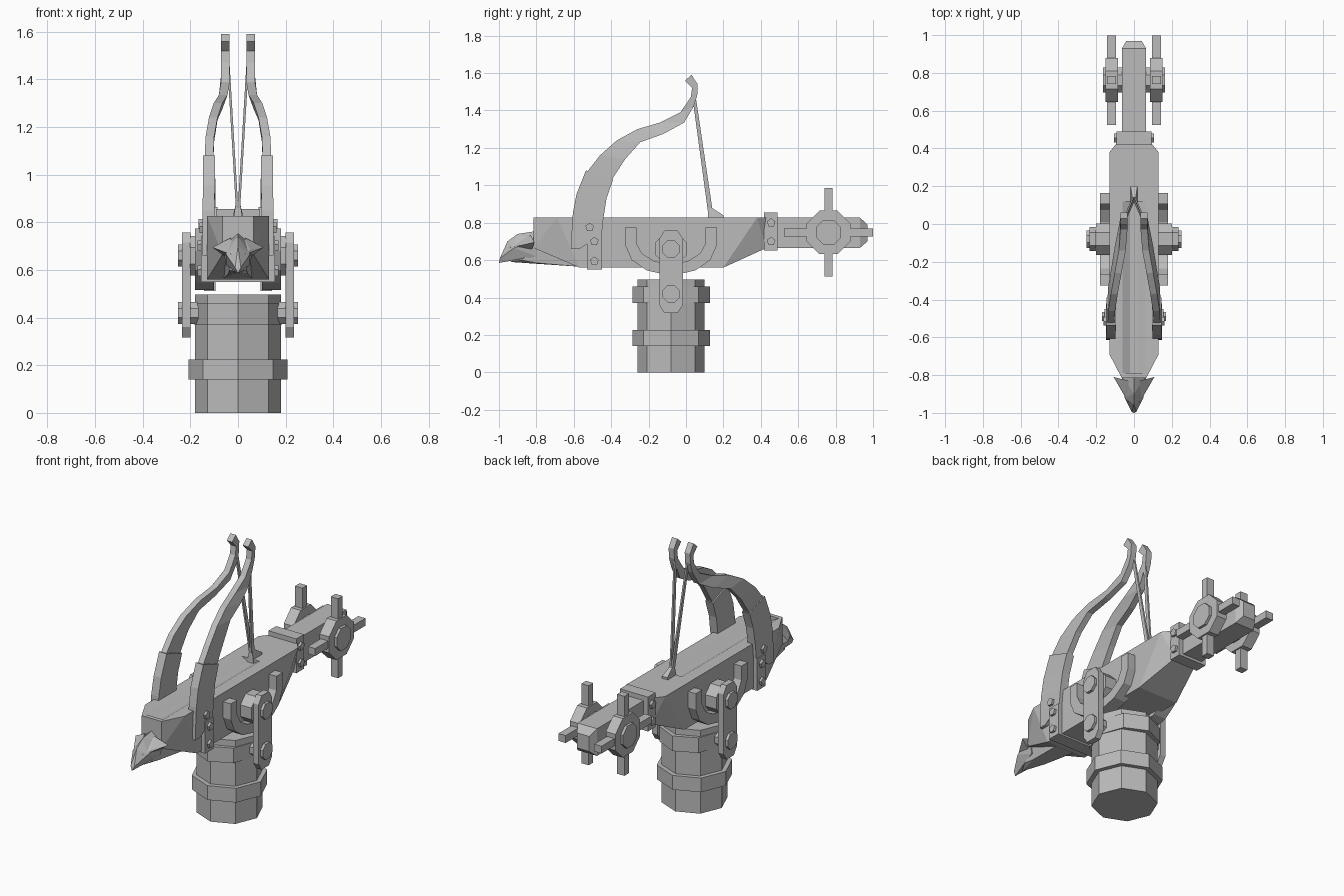
import bpy, bmesh, math
from mathutils import Vector

grey = bpy.data.materials.new("stone_grey")
grey.diffuse_color = (0.5, 0.5, 0.5, 1)


def finish(name, bm, mirror=False):
    bmesh.ops.recalc_face_normals(bm, faces=bm.faces)
    me = bpy.data.meshes.new(name)
    bm.to_mesh(me)
    bm.free()
    me.materials.append(grey)
    ob = bpy.data.objects.new(name, me)
    bpy.context.collection.objects.link(ob)
    if mirror:
        ob.modifiers.new("mirror", 'MIRROR').use_mirror_merge = False
    return ob


def loft(name, rows, mirror=False):
    """Skin a list of equal-length closed rings and cap both ends."""
    bm = bmesh.new()
    rings = [[bm.verts.new(p) for p in r] for r in rows]
    n = len(rings[0])
    for a, b in zip(rings, rings[1:]):
        for i in range(n):
            j = (i + 1) % n
            bm.faces.new((a[i], a[j], b[j], b[i]))
    bm.faces.new(rings[0])
    bm.faces.new(rings[-1])
    return finish(name, bm, mirror)


def hull(name, half, mirror=False, both=True):
    """Convex solid; points are repeated on the -x side when both is set."""
    bm = bmesh.new()
    pts = set(half)
    if both:
        pts |= {(-x, y, z) for x, y, z in half}
    for p in sorted(pts):
        bm.verts.new(p)
    bmesh.ops.convex_hull(bm, input=bm.verts)
    loose = [v for v in bm.verts if not v.link_faces]
    bmesh.ops.delete(bm, geom=loose, context='VERTS')
    bmesh.ops.dissolve_limit(bm, angle_limit=0.02, verts=bm.verts, edges=bm.edges)
    return finish(name, bm, mirror)


def plate(name, outline, x0, x1, mirror=True):
    """Extrude a (y, z) outline along x."""
    return loft(name, [[(x, y, z) for y, z in outline] for x in (x0, x1)], mirror)


def ngon(y, z, r, n, turn=0.0):
    return [(y + r * math.cos(math.tau * (i + turn) / n),
             z + r * math.sin(math.tau * (i + turn) / n)) for i in range(n)]


def box(name, x0, x1, y0, y1, z0, z1, mirror=False):
    return plate(name, [(y0, z0), (y1, z0), (y1, z1), (y0, z1)], x0, x1, mirror)


def drum(name, rx, ry, z0, z1):
    """Eight-sided upright drum centred on the post."""
    ring = [(rx * math.cos(math.tau * i / 8), -0.08 + ry * math.sin(math.tau * i / 8))
            for i in range(8)]
    return loft(name, [[(x, y, z) for x, y in ring] for z in (z0, z1)])


# Post and its bands
drum("post", 0.18, 0.18, 0, 0.497)
drum("lower_band", 0.207, 0.207, 0.14, 0.225)
drum("upper_band", 0.182, 0.207, 0.37, 0.46)

# Main stock with tapered ends and a shallow bolt channel
stock = hull("stock", [(0.065, -0.815, 0.665), (0.065, -0.815, 0.827),
                       (0.13, -0.69, 0.827), (0.13, -0.57, 0.56),
                       (0.13, 0.2, 0.56), (0.13, 0.38, 0.827),
                       (0.09, 0.43, 0.827), (0.07, 0.43, 0.665)])
groove = hull("groove_cutter", [(0.065, -0.79, 0.83), (0.065, 0.12, 0.83),
                                (0.02, -0.79, 0.805), (0.02, 0.12, 0.805)])
groove.hide_render = True
groove.hide_viewport = True
cut = stock.modifiers.new("groove", 'BOOLEAN')
cut.operation = 'DIFFERENCE'
cut.object = groove
cut.solver = 'EXACT'

# Tail beam and rear clamp
hull("tail_beam", [(0.064, 0.4, 0.665), (0.064, 0.4, 0.827),
                   (0.064, 0.93, 0.665), (0.064, 0.93, 0.827),
                   (0.04, 0.97, 0.70), (0.04, 0.97, 0.79)])
box("rear_clamp", -0.092, 0.092, 0.418, 0.49, 0.65, 0.855)
box("front_clamp", -0.155, 0.155, -0.53, -0.45, 0.55, 0.74)

# Clamp bolts
for y, z, x in ((0.455, 0.80, 0.092), (0.455, 0.70, 0.092),
                (-0.49, 0.70, 0.155), (-0.49, 0.595, 0.155), (-0.515, 0.775, 0.148)):
    plate("clamp_bolt", ngon(y, z, 0.024, 5, 1.25), x - 0.01, x + 0.014)

# Pivot cradle, hub, links and link bolts
plate("pivot_cradle", [(-0.325, 0.775), (-0.325, 0.68), (-0.29, 0.6), (-0.21, 0.545),
                       (-0.08, 0.515), (0.05, 0.545), (0.13, 0.6), (0.165, 0.68),
                       (0.165, 0.775), (0.105, 0.775), (0.105, 0.69), (0.075, 0.635),
                       (0.01, 0.595), (-0.08, 0.575), (-0.17, 0.595), (-0.235, 0.635),
                       (-0.265, 0.69), (-0.265, 0.775)], 0.10, 0.18)
plate("pivot_hub", ngon(-0.08, 0.66, 0.09, 8, 0.5), 0.12, 0.202)
plate("link", [(-0.143, 0.36), (-0.115, 0.317), (-0.045, 0.317), (-0.017, 0.36),
               (-0.017, 0.715), (-0.045, 0.758), (-0.115, 0.758), (-0.143, 0.715)],
      0.2, 0.236)
for z in (0.42, 0.66):
    plate("link_bolt", ngon(-0.08, z, 0.05, 8, 0.5), 0.16, 0.252)

# Winch wheels with hubs and four handles
WY, WZ = 0.762, 0.748
plate("winch_wheel", ngon(WY, WZ, 0.126, 8, 0.5), 0.086, 0.15)
plate("winch_hub", ngon(WY, WZ, 0.072, 8, 0.5), 0.05, 0.165)
for a, b in ((0.022, 0.237), (0.237, 0.022)):
    box("winch_handles", 0.094, 0.142, WY - a, WY + a, WZ - b, WZ + b, True)

# Bow limbs: rows of (outer y, z, inner y, z, centre x, half width)
limb = [(-0.57, 0.95, -0.435, 0.93, 0.122, 0.018),
        (-0.53, 1.07, -0.39, 1.04, 0.122, 0.018),
        (-0.46, 1.16, -0.325, 1.14, 0.118, 0.018),
        (-0.37, 1.24, -0.245, 1.23, 0.104, 0.018),
        (-0.26, 1.30, -0.12, 1.275, 0.084, 0.018),
        (-0.14, 1.335, -0.01, 1.335, 0.062, 0.018),
        (-0.03, 1.39, 0.04, 1.42, 0.053, 0.018),
        (0.025, 1.47, 0.06, 1.48, 0.053, 0.018),
        (0.033, 1.52, 0.062, 1.54, 0.053, 0.018),
        (-0.005, 1.56, 0.03, 1.59, 0.053, 0.018)]
sheath = [(-0.615, 0.66, -0.57, 0.66, 0.124, 0.025),
          (-0.612, 0.74, -0.45, 0.74, 0.124, 0.025),
          (-0.605, 0.85, -0.442, 0.82, 0.124, 0.025),
          (-0.585, 0.955, -0.425, 0.93, 0.122, 0.025),
          (-0.535, 1.08, -0.39, 1.03, 0.121, 0.025)]
for name, rows in (("bow_limb", limb), ("limb_sheath", sheath)):
    loft(name, [[(x - w, a, b), (x + w, a, b), (x + w, c, d), (x - w, c, d)]
                for a, b, c, d, x, w in rows], True)

# Bowstring and its catch
loft("bowstring", [[(x - 0.005, y - h, z), (x + 0.005, y - h, z),
                    (x + 0.005, y + h, z), (x - 0.005, y + h, z)]
                   for x, y, z, h in ((0.04, 0.045, 1.46, 0.009), (0.004, 0.13, 0.86, 0.013))],
     True)
hull("string_catch", [(0.022, 0.115, 0.80), (0.022, 0.20, 0.80), (0.018, 0.20, 0.84),
                      (0.01, 0.145, 0.875), (0.01, 0.12, 0.875)])

# Beaked figurehead: skull, swept crests, lower jaw
hull("head", [(0, -1.0, 0.585), (0.012, -0.995, 0.61), (0, -0.955, 0.70), (0, -0.90, 0.74),
              (0, -0.80, 0.755), (0.05, -0.92, 0.665), (0.065, -0.80, 0.70),
              (0.05, -0.80, 0.62), (0.03, -0.90, 0.61)])
hull("head_crest", [(0.108, -0.81, 0.695), (0.03, -0.83, 0.735), (0.03, -0.83, 0.64),
                    (0.03, -0.945, 0.665), (0.05, -0.90, 0.685)], mirror=True, both=False)
hull("lower_jaw", [(0, -0.94, 0.59), (0.035, -0.88, 0.60), (0.05, -0.80, 0.66),
                   (0.04, -0.80, 0.585), (0.06, -0.57, 0.565), (0.06, -0.57, 0.60)])
